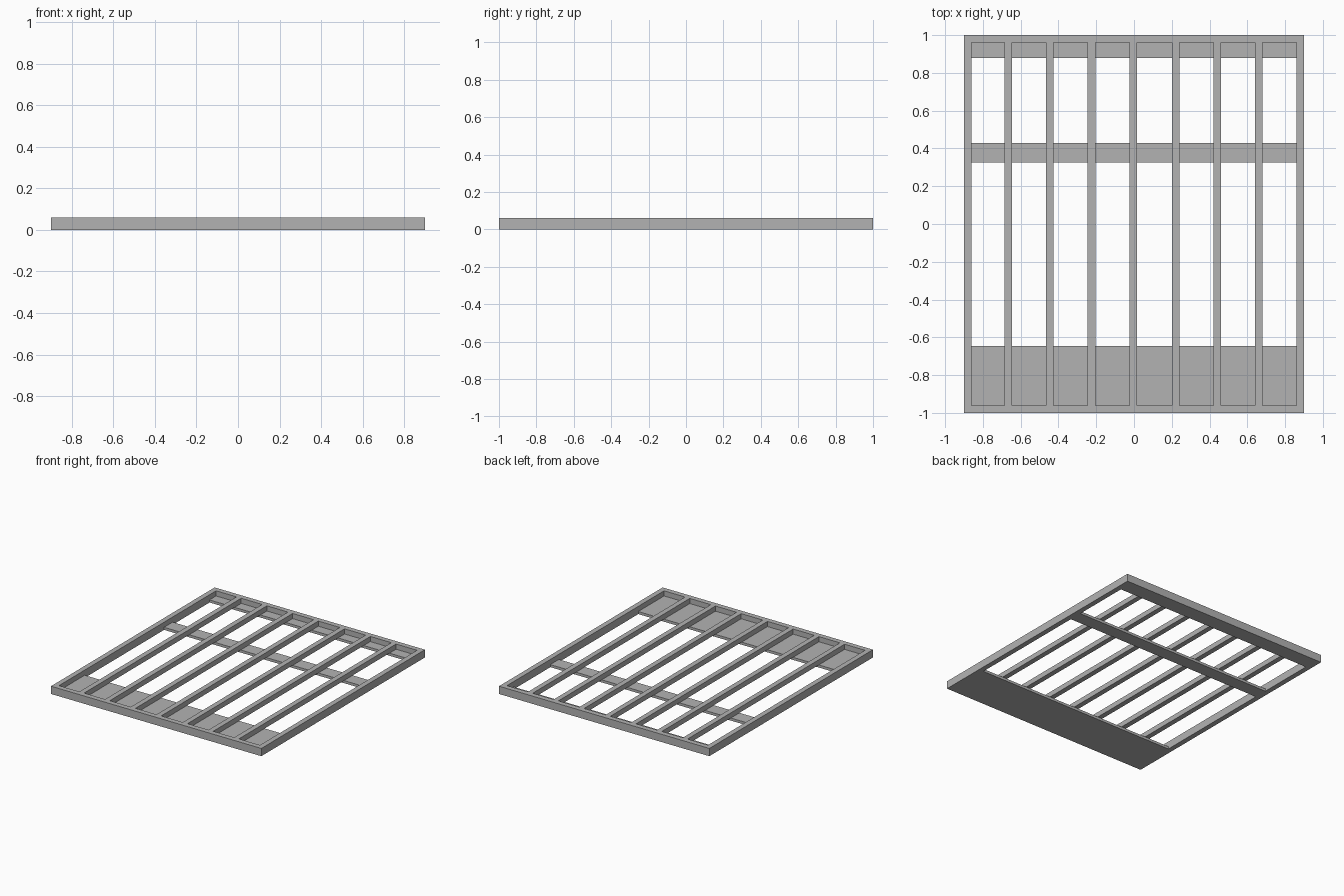
import bpy
import bmesh

if "Cube" in bpy.data.objects:
    bpy.data.objects.remove(bpy.data.objects["Cube"])

grey = bpy.data.materials.new("plain_grey")
grey.use_nodes = True
grey.diffuse_color = (0.45, 0.45, 0.45, 1)
grey.node_tree.nodes["Principled BSDF"].inputs["Base Color"].default_value = grey.diffuse_color

HALF_X, HALF_Y = 0.9, 1.0
HEIGHT = 0.06
BAR = 0.04      # width of rails and ribs
BOARD = 0.02    # thickness of the boards under the ribs


def box(name, x0, x1, y0, y1, z0, z1):
    mesh = bpy.data.meshes.new(name)
    bm = bmesh.new()
    bmesh.ops.create_cube(bm, size=1)
    for v in bm.verts:
        v.co.x = x1 if v.co.x > 0 else x0
        v.co.y = y1 if v.co.y > 0 else y0
        v.co.z = z1 if v.co.z > 0 else z0
    bm.to_mesh(mesh)
    bm.free()
    mesh.materials.append(grey)
    obj = bpy.data.objects.new(name, mesh)
    bpy.context.collection.objects.link(obj)
    return obj


# Boards lying across the underside
for name, y0, y1 in (("front_board", -HALF_Y, -0.645),
                     ("middle_board", 0.325, 0.43),
                     ("back_board", 0.88, HALF_Y)):
    box(name, -HALF_X, HALF_X, y0, y1, 0, BOARD)

# End rails
inner = HALF_Y - BAR
box("front_rail", -HALF_X, HALF_X, -HALF_Y, -inner, BOARD, HEIGHT)
box("back_rail", -HALF_X, HALF_X, inner, HALF_Y, BOARD, HEIGHT)

# Lengthwise bars: the outer two reach the ground, the ribs rest on the boards
centres = [-0.88, -0.665, -0.445, -0.225, -0.005, 0.22, 0.44, 0.66, 0.88]
for i, x in enumerate(centres):
    outer = i in (0, len(centres) - 1)
    name = "side_rail" if outer else "rib"
    box(f"{name}_{i}", x - BAR / 2, x + BAR / 2, -inner, inner,
        0 if outer else BOARD, HEIGHT)
